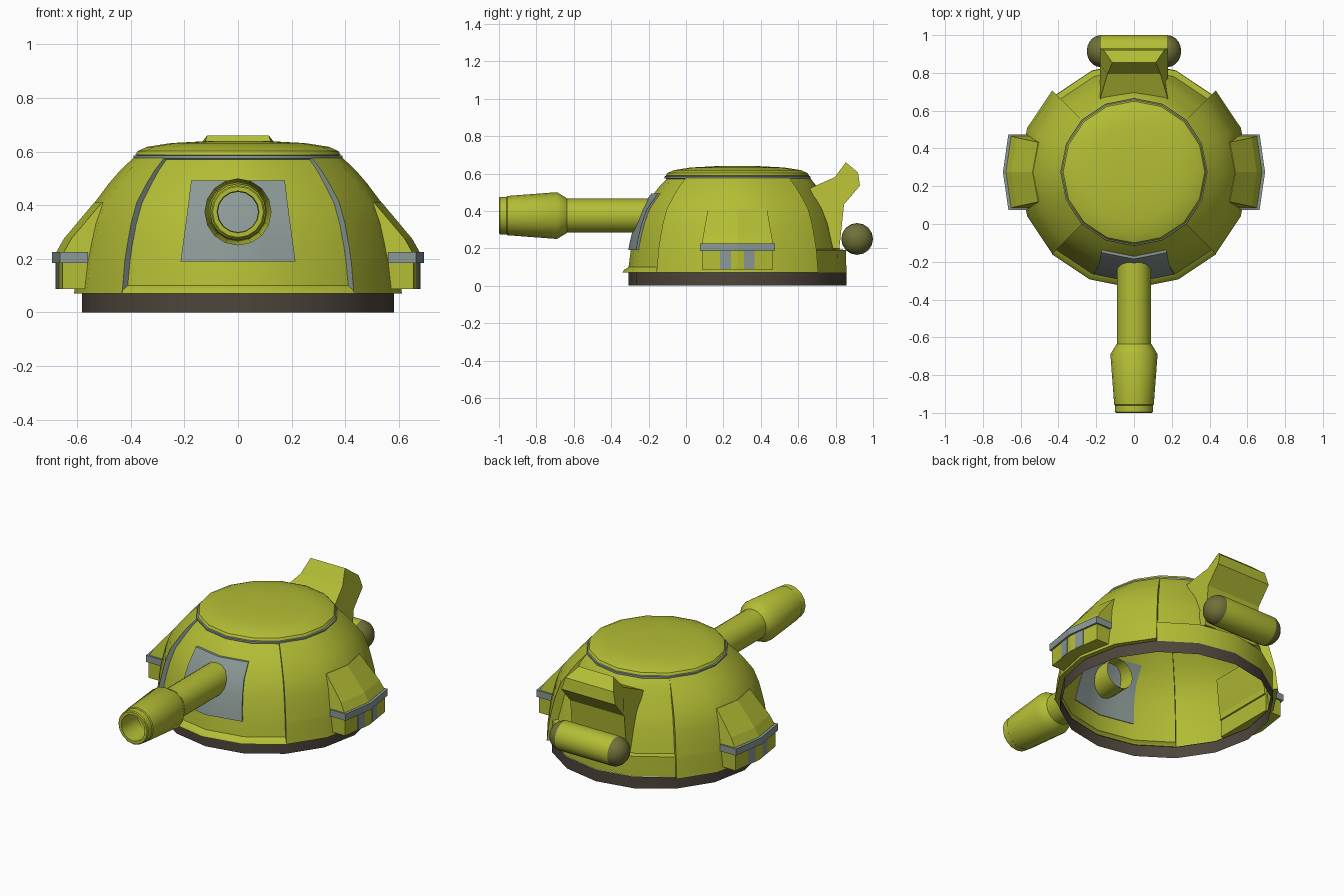
import bpy, bmesh, math
from mathutils import Vector

if "Cube" in bpy.data.objects:
    bpy.data.objects.remove(bpy.data.objects["Cube"])

def material(name, rgb):
    m = bpy.data.materials.new(name)
    m.diffuse_color = (*rgb, 1)
    m.use_nodes = True
    m.node_tree.nodes["Principled BSDF"].inputs["Base Color"].default_value = m.diffuse_color
    return m

OLIVE = material("olive_paint", (0.455, 0.515, 0.035))
GREY = material("grey_metal", (0.26, 0.32, 0.305))
BROWN = material("dark_brown", (0.075, 0.06, 0.045))
DARK = material("dark_olive", (0.16, 0.165, 0.04))
CY = 0.275   # turret centre in y
N = 16       # sides of the round parts

def make(name, verts, faces, mat, smooth=0, second=None, rule=None):
    bm = bmesh.new()
    vs = [bm.verts.new(v) for v in verts]
    for i, f in enumerate(faces):
        face = bm.faces.new([vs[k] for k in f])
        if rule and rule(i, sum((vs[k].co for k in f), Vector()) / len(f)):
            face.material_index = 1
    bmesh.ops.remove_doubles(bm, verts=bm.verts[:], dist=1e-5)
    bmesh.ops.recalc_face_normals(bm, faces=bm.faces[:])
    me = bpy.data.meshes.new(name)
    bm.to_mesh(me)
    bm.free()
    me.materials.append(mat)
    if second:
        me.materials.append(second)
    ob = bpy.data.objects.new(name, me)
    bpy.context.collection.objects.link(ob)
    if smooth:
        bpy.ops.object.select_all(action='DESELECT')
        ob.select_set(True)
        bpy.context.view_layer.objects.active = ob
        bpy.ops.object.shade_smooth_by_angle(angle=math.radians(smooth))
    return ob

def loft(name, sections, mat, caps=False, smooth=0, second=None, rule=None):
    n = len(sections[0])
    verts = [p for s in sections for p in s]
    faces = [(i*n + j, i*n + (j+1) % n, (i+1)*n + (j+1) % n, (i+1)*n + j)
             for i in range(len(sections) - 1) for j in range(n)]
    if caps:
        faces += [tuple(range(n))[::-1], tuple(range(len(verts) - n, len(verts)))]
    return make(name, verts, faces, mat, smooth, second, rule)

def lathe(name, prof, mat, axis='z', centre=(0, CY, 0), caps=False, smooth=35, second=None, rule=None):
    secs = []
    for r, t in prof:
        ring = []
        for k in range(N):
            a = 2*math.pi*k/N
            c, s = r*math.cos(a), r*math.sin(a)
            p = {'z': (c, s, t), 'y': (c, t, s), 'x': (t, c, s)}[axis]
            ring.append(Vector(centre) + Vector(p))
        secs.append(ring)
    return loft(name, secs, mat, caps, smooth, second, rule)

# dome shell: (z, side radius, front radius, back radius); open below.
# The front and back quarters sit deeper than the sides, leaving steps at 45 degrees.
PROF = [(0.07, 0.58, 0.58, 0.58), (0.0705, 0.612, 0.615, 0.582), (0.085, 0.61, 0.606, 0.582),
        (0.1, 0.608, 0.582, 0.582), (0.19, 0.598, 0.57, 0.58), (0.195, 0.597, 0.569, 0.548),
        (0.25, 0.585, 0.558, 0.535), (0.33, 0.565, 0.537, 0.515), (0.41, 0.535, 0.506, 0.485),
        (0.48, 0.483, 0.456, 0.445), (0.53, 0.44, 0.418, 0.425), (0.577, 0.39, 0.372, 0.388)]

def radius(z):
    for a, b in zip(PROF, PROF[1:]):
        if z <= b[0]:
            return a[2] + (b[2] - a[2])*(z - a[0])/(b[0] - a[0])
    return PROF[-1][2]

# sixteen columns plus one doubled column at each 45 degree step
COLS = []
for k in range(-2, 14):
    here = 1 if 2 <= k < 6 or 10 <= k else 0
    sector = {-2: 0, 2: 0, 6: 0, 10: 0}
    kind = "back" if 2 <= k <= 6 else "front" if k >= 10 else "side"
    if k == -2:
        COLS += [(k, "front"), (k, "side")]
    elif k == 2:
        COLS += [(k, "side"), (k, "back")]
    elif k == 6:
        COLS += [(k, "back"), (k, "side")]
    elif k == 10:
        COLS += [(k, "side"), (k, "front")]
    else:
        COLS.append((k, kind))
secs = []
for z, rs, rf, rb in PROF:
    ring = []
    for k, kind in COLS:
        r = {"side": rs, "front": rf, "back": rb}[kind]
        a = 2*math.pi*k/N
        ring.append((r*math.cos(a), CY + r*math.sin(a), z))
    secs.append(ring)

def front_step(i, c):   # the two forward-facing steps are grey
    j = i % len(COLS)
    a, b = COLS[j], COLS[(j + 1) % len(COLS)]
    return a[0] == b[0] and "front" in (a[1], b[1])
loft("dome_shell", secs, OLIVE, smooth=32, second=GREY, rule=front_step)

# base ring
lathe("base_ring", [(0.583, 0), (0.583, 0.07)], BROWN)

# roof ring and roof lid
lathe("roof_ring", [(0.375, 0.57), (0.39, 0.574), (0.39, 0.585), (0.37, 0.588)], GREY)
lathe("roof_lid", [(0.37, 0.585), (0.383, 0.588), (0.375, 0.602), (0.34, 0.618), (0.25, 0.632),
                   (0.12, 0.639), (0, 0.64)], OLIVE)

# grey plate that follows the faceted dome, seen inside and outside
def surf(theta, z, off):
    step = 2*math.pi/N
    r = radius(z)*math.cos(step/2)/math.cos(theta % step - step/2) + off
    return Vector((r*math.cos(theta), CY + r*math.sin(theta), z))

secs = []
for z in (0.19, 0.25, 0.33, 0.41, 0.48, 0.493):
    w = 0.21 - 0.04*(z - 0.19)/0.3
    th = [-math.pi/2 + math.asin(w*u/radius(z)) for u in (-1, -0.5, 0, 0.5, 1)]
    secs.append([surf(t, z, 0.014) for t in th] + [surf(t, z, -0.004) for t in reversed(th)])
loft("mantlet_plate", secs, GREY, caps=True, smooth=30)

# gun barrel: tube, flared muzzle, short bore lip
lathe("gun_barrel", [(0.09, -0.12), (0.09, -0.635), (0.095, -0.64), (0.125, -0.69), (0.105, -0.955),
                     (0.1, -0.96), (0.1, -0.995), (0.095, -1.0), (0.078, -1.0), (0.075, -0.85)],
      OLIVE, axis='y', centre=(0, 0, 0.375))

# side pods with belt and vertical strips
def pod_outline(sx, inner, edge, apex, half, z, mid=None):
    return [(sx*inner, CY - half, z), (sx*edge, CY - half, z), (sx*apex, CY, z),
            (sx*edge, CY + half, z), (sx*inner, CY + half, z), (sx*(mid or inner), CY, z)]

for side, sx in (("left", -1), ("right", 1)):
    loft("pod_lower_" + side, [pod_outline(sx, 0.55, 0.655, 0.682, 0.19, z) for z in (0.088, 0.19)],
         OLIVE, caps=True)
    loft("pod_belt_" + side, [pod_outline(sx, 0.56, 0.665, 0.694, 0.2, z, 0.62) for z in (0.185, 0.225)],
         GREY, caps=True)
    loft("pod_upper_" + side, [pod_outline(sx, 0.54, 0.65, 0.678, 0.19, 0.19),
                               pod_outline(sx, 0.54, 0.65, 0.678, 0.19, 0.225),
                               pod_outline(sx, 0.525, 0.622, 0.65, 0.182, 0.275),
                               pod_outline(sx, 0.49, 0.508, 0.537, 0.158, 0.41)], OLIVE, caps=True)
    for end, sy in (("front", -1), ("back", 1)):
        secs = []
        for z in (0.09, 0.187):
            near, far = [(0.682 - 0.027*d/0.19, CY + sy*d) for d in (0.035, 0.092)]
            secs.append([(sx*(near[0] - 0.004), near[1], z), (sx*(near[0] + 0.002), near[1], z),
                         (sx*(far[0] + 0.002), far[1], z), (sx*(far[0] - 0.004), far[1], z)])
        loft("pod_strip_%s_%s" % (end, side), secs, GREY, caps=True)

# rear bracket box: side profile with half width per point
BOX = [(0.66, 0.52, 0.18), (0.795, 0.58, 0.14), (0.855, 0.66, 0.115), (0.92, 0.605, 0.16),
       (0.93, 0.535, 0.18), (0.845, 0.435, 0.18), (0.82, 0.2, 0.18), (0.74, 0.2, 0.18)]
loft("rear_bracket", [[(s*w, y, z) for y, z, w in BOX] for s in (-1, 1)], OLIVE, caps=True)

# rear capsule tank with dark rounded ends
cap = [(0.085*math.cos(a), 0.175 + 0.075*math.sin(a)) for a in [i*math.pi/10 for i in range(6)]]
lathe("rear_tank", [(r, -t) for r, t in reversed(cap)] + cap, OLIVE, axis='x',
      centre=(0, 0.915, 0.25), smooth=40, second=DARK, rule=lambda i, c: abs(c.x) > 0.176)
